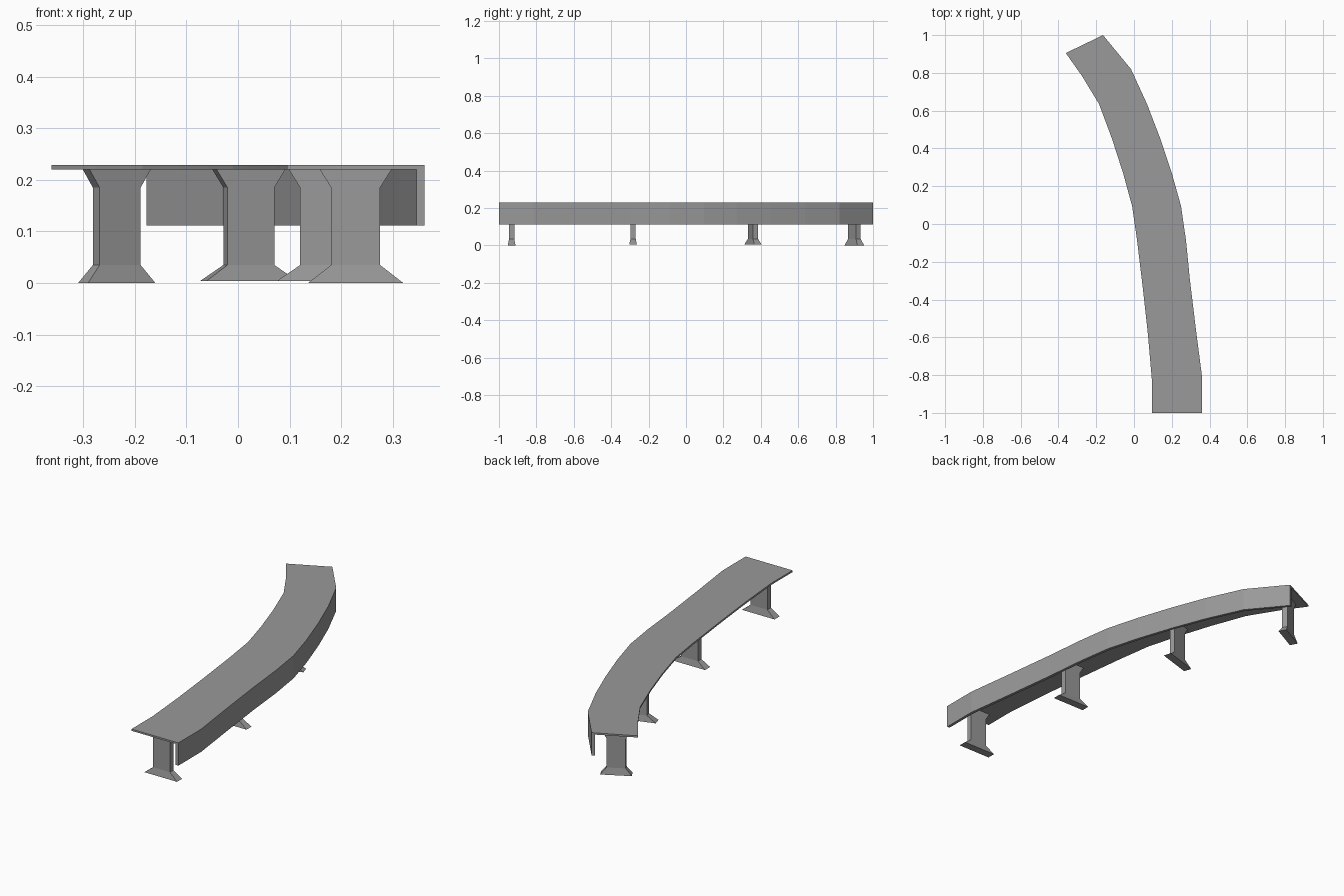
import bpy, bmesh
from math import radians
from mathutils import Vector, Matrix

if "Cube" in bpy.data.objects:
    bpy.data.objects.remove(bpy.data.objects["Cube"])

# Plan outline of the curved platform, front to back
LEFT = [(.095, -1), (.095, -.83), (.074, -.587), (.048, -.35), (.016, -.085), (-.01, .095),
        (-.058, .27), (-.116, .45), (-.185, .635), (-.275, .783), (-.361, .905)]
RIGHT = [(.361, -1), (.361, -.815), (.328, -.56), (.296, -.296), (.275, -.085), (.249, .095),
         (.2, .27), (.138, .455), (.069, .635), (-.016, .82), (-.164, 1)]

# Dark concrete grey
concrete = bpy.data.materials.new("dark_concrete")
concrete.diffuse_color = (.32, .32, .32, 1)
concrete.use_nodes = True
concrete.node_tree.nodes["Principled BSDF"].inputs["Base Color"].default_value = concrete.diffuse_color


def make_object(name, bm):
    bmesh.ops.recalc_face_normals(bm, faces=bm.faces)
    mesh = bpy.data.meshes.new(name)
    bm.to_mesh(mesh)
    bm.free()
    mesh.materials.append(concrete)
    obj = bpy.data.objects.new(name, mesh)
    bpy.context.collection.objects.link(obj)
    return obj


def loft(name, rings):
    """Join four-point rings into a closed flat-faced solid."""
    bm = bmesh.new()
    rows = [[bm.verts.new(p) for p in ring] for ring in rings]
    for a, b in zip(rows, rows[1:]):
        for i in range(4):
            j = (i + 1) % 4
            bm.faces.new((a[i], a[j], b[j], b[i]))
    bm.faces.new(rows[0])
    bm.faces.new(rows[-1])
    return make_object(name, bm)


def strip(name, left, right, z0, z1):
    """Slab between two plan edges."""
    loft(name, [[(*l, z0), (*r, z0), (*r, z1), (*l, z1)] for l, r in zip(left, right)])


# Platform deck
strip("platform_deck", LEFT, RIGHT, .22, .229)

# Side skirt hanging below the right edge of the deck
inner = []
for l, r in zip(LEFT, RIGHT):
    l, r = Vector(l), Vector(r)
    inner.append(tuple(r + (l - r).normalized() * .015))
strip("side_skirt", inner, RIGHT, .112, .22)


# Support piers: slim column, splayed foot and widened head
def pier(name, x, y, angle, foot, column, z0):
    profile = [(z0, foot, .041), (.035, column, .028), (.185, column, .028),
               (.22, column + .044, .028)]
    place = Matrix.Translation((x, y, 0)) @ Matrix.Rotation(radians(angle), 4, 'Z')
    rings = [[place @ Vector((sx * w / 2, sy * t / 2, z))
              for sx, sy in ((-1, -1), (1, -1), (1, 1), (-1, 1))] for z, w, t in profile]
    loft(name, rings)


pier("support_pier_1", .228, -.932, 0, .185, .095, 0)
pier("support_pier_2", .168, -.283, 0, .185, .095, .004)
pier("support_pier_3", .021, .358, 17, .185, .095, .004)
pier("support_pier_4", -.235, .9, 28, .148, .09, 0)
